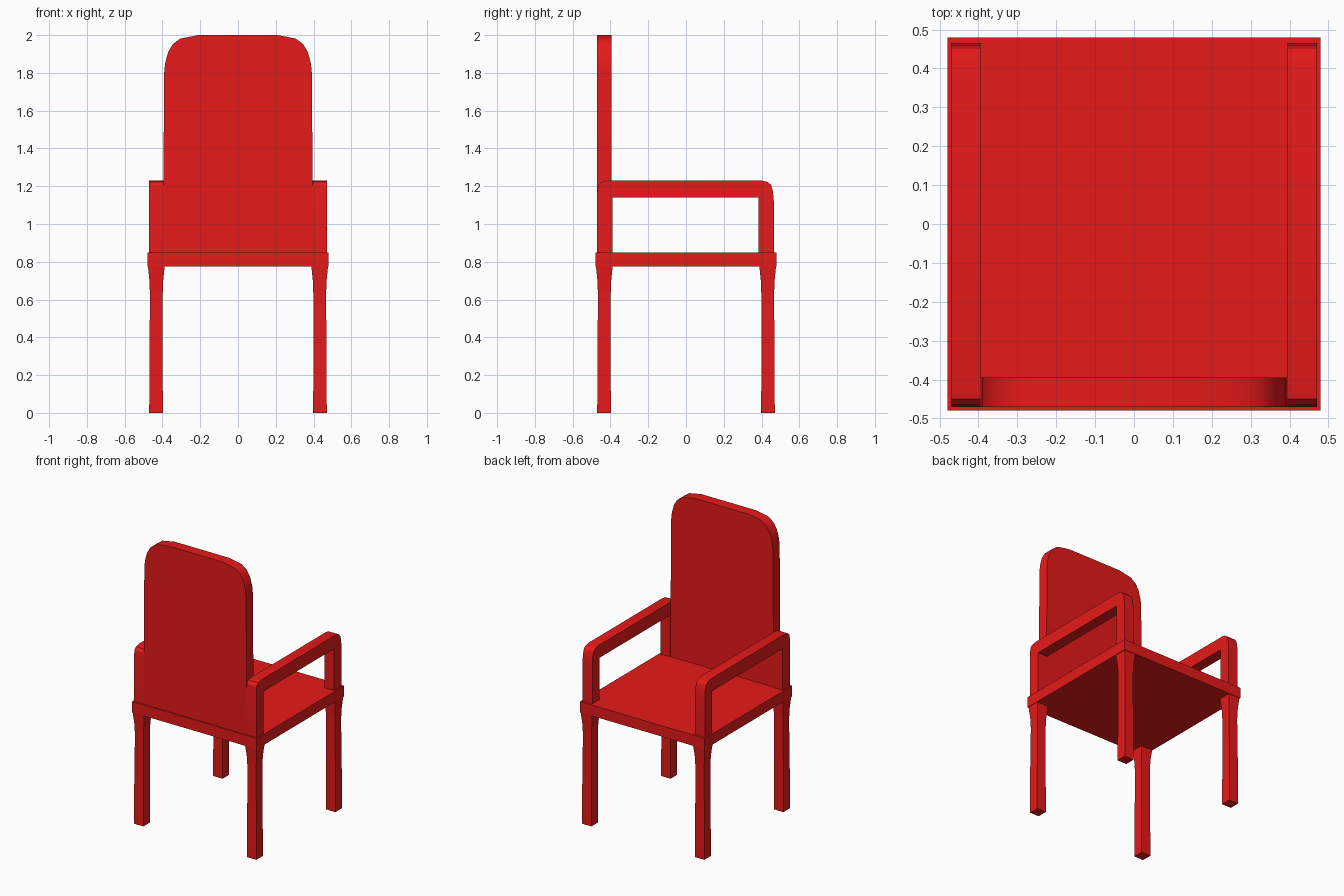
import bpy, bmesh
from mathutils import Vector

if "Cube" in bpy.data.objects:
    bpy.data.objects.remove(bpy.data.objects["Cube"])

red = bpy.data.materials.new("red_paint")
red.diffuse_color = (0.8, 0.01, 0.01, 1)
red.use_nodes = True
red.node_tree.nodes["Principled BSDF"].inputs["Base Color"].default_value = red.diffuse_color


def finish(bm, name):
    bmesh.ops.recalc_face_normals(bm, faces=bm.faces)
    mesh = bpy.data.meshes.new(name)
    bm.to_mesh(mesh)
    bm.free()
    mesh.materials.append(red)
    obj = bpy.data.objects.new(name, mesh)
    bpy.context.collection.objects.link(obj)
    bpy.ops.object.select_all(action='DESELECT')
    obj.select_set(True)
    bpy.context.view_layer.objects.active = obj
    bpy.ops.object.shade_smooth_by_angle(angle=0.5)
    return obj


def extrude_outline(name, points, vector):
    bm = bmesh.new()
    face = bm.faces.new([bm.verts.new(p) for p in points])
    result = bmesh.ops.extrude_face_region(bm, geom=[face], use_keep_orig=True)
    moved = [g for g in result["geom"] if isinstance(g, bmesh.types.BMVert)]
    bmesh.ops.translate(bm, verts=moved, vec=Vector(vector))
    return finish(bm, name)


def leg(name, sx, sy):
    # square sections: height, inner and outer distance from the centre
    sections = [(0, 0.398, 0.47), (0.3, 0.399, 0.469), (0.62, 0.399, 0.466),
                (0.70, 0.396, 0.469), (0.78, 0.388, 0.477)]
    bm = bmesh.new()
    rings = [[bm.verts.new((sx * x, sy * y, z))
              for x, y in ((a, a), (b, a), (b, b), (a, b))]
             for z, a, b in sections]
    for low, high in zip(rings, rings[1:]):
        for i in range(4):
            j = (i + 1) % 4
            bm.faces.new((low[i], low[j], high[j], high[i]))
    bm.faces.new(rings[0])
    bm.faces.new(rings[-1])
    return finish(bm, name)


# Seat slab
extrude_outline("seat", [(-0.48, -0.48, 0.775), (0.48, -0.48, 0.775),
                         (0.48, 0.48, 0.775), (-0.48, 0.48, 0.775)], (0, 0, 0.075))

# Tall backrest with rounded top corners
half = [(0.395, 0.84), (0.395, 1.2), (0.391, 1.8), (0.386, 1.85), (0.37, 1.91),
        (0.345, 1.952), (0.305, 1.982), (0.21, 2.0)]
outline = half + [(-x, z) for x, z in reversed(half)]
extrude_outline("backrest", [(x, -0.47, z) for x, z in outline], (0, 0.075, 0))

# Arched armrests, left and right
arch = [(-0.47, 0.84), (-0.47, 1.17), (-0.465, 1.205), (-0.45, 1.222), (-0.41, 1.23),
        (0.40, 1.23), (0.432, 1.223), (0.45, 1.207), (0.46, 1.175), (0.465, 1.12),
        (0.465, 0.84), (0.385, 0.84), (0.385, 1.14), (-0.39, 1.14), (-0.39, 0.84)]
for side, s in (("left", -1), ("right", 1)):
    extrude_outline(side + "_armrest", [(s * 0.395, y, z) for y, z in arch],
                    (s * 0.075, 0, 0))
    # Legs flaring towards the seat
    leg("front_leg_" + side, s, -1)
    leg("rear_leg_" + side, s, 1)
